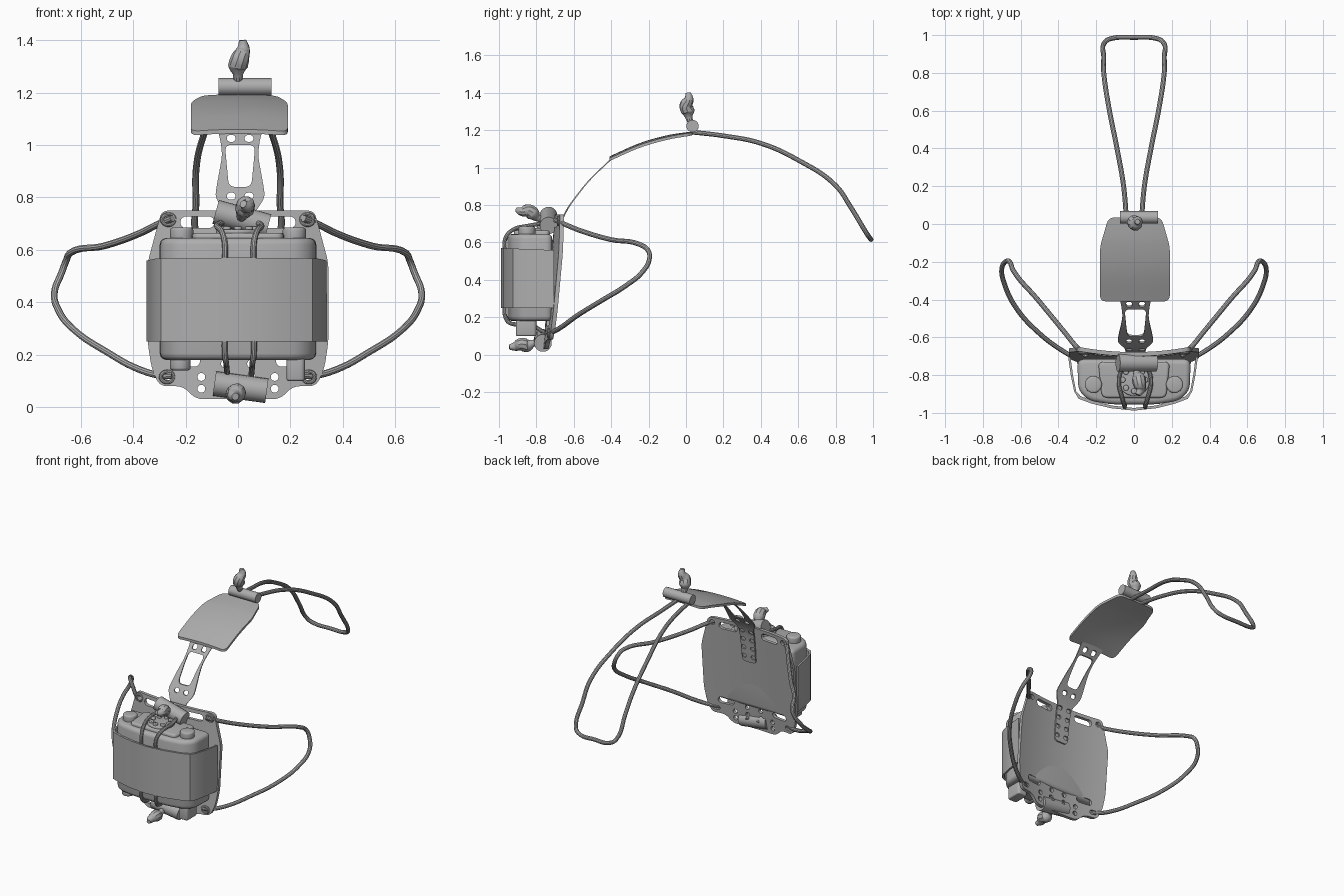
import bpy, bmesh, math
from mathutils import Vector

if "Cube" in bpy.data.objects:
    bpy.data.objects.remove(bpy.data.objects["Cube"])

grey = bpy.data.materials.new("warm_grey")
grey.diffuse_color = (0.42, 0.42, 0.42, 1)
grey.use_nodes = True
grey.node_tree.nodes["Principled BSDF"].inputs["Base Color"].default_value = grey.diffuse_color


def add_mesh(name, bm):
    """Turn a bmesh into a finished grey object with sharp edges kept."""
    bmesh.ops.recalc_face_normals(bm, faces=bm.faces)
    me = bpy.data.meshes.new(name)
    bm.to_mesh(me)
    bm.free()
    me.materials.clear()
    me.materials.append(grey)
    me.shade_smooth()
    me.set_sharp_from_angle(angle=math.radians(35))
    ob = bpy.data.objects.new(name, me)
    bpy.context.collection.objects.link(ob)
    return ob


def curve_bmesh(cu):
    """Evaluate a curve into a bmesh and discard the curve."""
    ob = bpy.data.objects.new("tmp", cu)
    bpy.context.collection.objects.link(ob)
    dg = bpy.context.evaluated_depsgraph_get()
    dg.update()
    me = bpy.data.meshes.new_from_object(ob.evaluated_get(dg))
    bm = bmesh.new()
    bm.from_mesh(me)
    bmesh.ops.remove_doubles(bm, verts=bm.verts, dist=1e-5)
    bpy.data.objects.remove(ob)
    bpy.data.curves.remove(cu)
    bpy.data.meshes.remove(me)
    return bm


def tube(name, pts, r, radii=None, straight=False):
    """Round cord through points, optionally with a varying radius."""
    cu = bpy.data.curves.new(name, 'CURVE')
    cu.dimensions = '3D'
    cu.bevel_depth = r
    cu.bevel_resolution = 8 if straight else 3
    cu.use_fill_caps = True
    cu.resolution_u = 6
    if straight:
        sp = cu.splines.new('POLY')
        sp.points.add(len(pts) - 1)
        for p, co in zip(sp.points, pts):
            p.co = (*co, 1)
    else:
        sp = cu.splines.new('BEZIER')
        sp.bezier_points.add(len(pts) - 1)
        for i, (p, co) in enumerate(zip(sp.bezier_points, pts)):
            p.co = co
            p.handle_left_type = p.handle_right_type = 'AUTO'
            p.radius = radii[i] if radii else 1
    return add_mesh(name, curve_bmesh(cu))


def rounded(pts, r, n=5):
    """Round the corners of a closed 2D outline."""
    out = []
    for i, p in enumerate(pts):
        p, a, b = Vector(p), Vector(pts[i - 1]), Vector(pts[(i + 1) % len(pts)])
        s = p + (a - p).normalized() * min(r, (a - p).length * .45)
        e = p + (b - p).normalized() * min(r, (b - p).length * .45)
        for k in range(n + 1):
            t = k / n
            out.append(s * (1 - t) ** 2 + p * 2 * t * (1 - t) + e * t * t)
    return out


def slot(x, y, w, h):
    """Rounded slot; a square one becomes a round hole."""
    r = min(w, h) / 2
    out = []
    for k in range(20):
        a = (k + .5) * math.tau / 20
        c, s = math.cos(a), math.sin(a)
        out.append((x + c * r + math.copysign(w / 2 - r, c), y + s * r + math.copysign(h / 2 - r, s)))
    return out


def flat_shape(outline, holes, t):
    cu = bpy.data.curves.new("shape", 'CURVE')
    cu.dimensions = '2D'
    cu.fill_mode = 'BOTH'
    cu.extrude = t / 2
    for loop in [outline] + holes:
        sp = cu.splines.new('POLY')
        sp.points.add(len(loop) - 1)
        for p, co in zip(sp.points, loop):
            p.co = (co[0], co[1], 0, 1)
        sp.use_cyclic_u = True
    return curve_bmesh(cu)


def sheet(name, outline, holes, t, bend, step=0.04):
    """Flat plate with holes, sliced into strips and bent by a function."""
    bm = flat_shape(outline, holes, t)
    for axis in (0, 1):
        lo = min(v.co[axis] for v in bm.verts)
        hi = max(v.co[axis] for v in bm.verts)
        no = Vector((axis == 0, axis == 1, 0))
        for k in range(1, int((hi - lo) / step) + 1):
            bmesh.ops.bisect_plane(bm, geom=bm.verts[:] + bm.edges[:] + bm.faces[:],
                                   dist=1e-5, plane_co=no * (lo + k * step), plane_no=no)
    for v in bm.verts:
        v.co = bend(*v.co)
    return add_mesh(name, bm)


def block(name, outline, z0, z1, bevel):
    """Upright prism with softened edges."""
    bm = flat_shape(outline, [], z1 - z0)
    bmesh.ops.translate(bm, verts=bm.verts, vec=(0, 0, (z0 + z1) / 2))
    bmesh.ops.dissolve_limit(bm, angle_limit=.01, verts=bm.verts, edges=bm.edges)
    rim = [e for e in bm.edges if abs(e.verts[0].co.z - e.verts[1].co.z) < 1e-5]
    bmesh.ops.bevel(bm, geom=rim, offset=bevel, segments=3, profile=.5, affect='EDGES')
    return add_mesh(name, bm)


def along(pts, t):
    """Smooth interpolation through (t, value) pairs."""
    i = max(0, min(len(pts) - 2, sum(p[0] <= t for p in pts) - 1))
    slope = lambda j: ((pts[min(j + 1, len(pts) - 1)][1] - pts[max(j - 1, 0)][1])
                       / (pts[min(j + 1, len(pts) - 1)][0] - pts[max(j - 1, 0)][0]))
    (t0, a), (t1, b) = pts[i], pts[i + 1]
    h = t1 - t0
    s = (t - t0) / h
    return (a * (2*s**3 - 3*s*s + 1) + slope(i) * h * (s**3 - 2*s*s + s)
            + b * (3*s*s - 2*s**3) + slope(i + 1) * h * (s**3 - s*s))


# Back plate with slots and lacing holes
plate_y = lambda x, z: -0.69 + (z - .74) * .09 + .32 * x * x
half = [(.16, .03), (.21, .08), (.30, .08), (.33, .15), (.345, .25), (.345, .55), (.305, .70), (.29, .75)]
outline = half + [(-x, z) for x, z in reversed(half)]
holes = []
for s in (-1, 1):
    holes += [slot(s * .155, .705, .13, .045), slot(s * .2, .175, .11, .042),
              slot(s * .265, .715, .034, .034), slot(s * .27, .115, .05, .028)]
    holes += [slot(s * x, z, .03, .03) for x in (.05, .14) for z in (.07, .115)]
    holes.append(slot(s * .05, .165, .03, .03))
sheet("back_plate", rounded(outline, .03), holes, .022,
      lambda x, z, w: (x, plate_y(x, z) + w, z))

# Perforated strap rising from the plate
strap_y = [(.5, -.693), (.70, -.667), (.775, -.636), (.865, -.572), (.936, -.513), (1.045, -.40), (1.08, -.36)]
half = [(.05, .50), (.055, .74), (.095, .80), (.09, .84), (.068, .96), (.075, 1.02), (.09, 1.07)]
outline = [(x + .008, z) for x, z in half] + [(.008 - x, z) for x, z in reversed(half)]
window = rounded([(-.035, .84), (.051, .84), (.066, 1.0), (-.05, 1.0)], .025)
holes = [window] + [slot(.008 + s * .034, z, .034, .026) for s in (-1, 1)
                    for z in (.54, .60, .66, .72, .805, 1.025)]
sheet("strap", rounded(outline, .025), holes, .009,
      lambda x, z, w: (x, along(strap_y, z) + w, z), .02)

# Curved head pad
pad_z = [(-.42, 1.047), (-.25, 1.122), (-.1, 1.165), (.04, 1.186)]
half = [(.185, -.41), (.185, -.12), (.14, .035)]
outline = [(x + .005, y) for x, y in half] + [(.005 - x, y) for x, y in reversed(half)]
sheet("head_pad", rounded(outline, .035), [], .016,
      lambda x, y, w: (x, y, along(pad_z, y) - .25 * x * x + w), .03)

# Rear cord loop
half = [(.04, .03, 1.19), (.055, .2, 1.17), (.09, .4, 1.13), (.13, .6, 1.04), (.16, .80, .905),
        (.16, .88, .79), (.152, .965, .65), (.12, .982, .625)]
tube("rear_cord", [(-x, y, z) for x, y, z in half] + [(0, .988, .618)] + half[::-1], .013)

# Side cord loops with eyelet rings
side = [(.25, -.70, .72), (.30, -.655, .70), (.37, -.57, .665), (.51, -.40, .615), (.64, -.245, .588),
        (.655, -.205, .56), (.672, -.195, .515), (.70, -.235, .44), (.685, -.32, .37), (.62, -.45, .29),
        (.5, -.58, .21), (.38, -.67, .145), (.29, -.72, .12), (.25, -.74, .12)]
for s, label in ((-1, "left"), (1, "right")):
    tube(label + "_side_cord", [(s * x, y, z) for x, y, z in side], .013)
    for x, z, part in ((.265, .715, "_upper_eyelet"), (.27, .115, "_lower_eyelet")):
        y = plate_y(x, z)
        ring = [(s * x + .024 * math.cos(a), y - .012, z + .02 * math.sin(a))
                for a in [k * math.tau / 8 for k in range(9)]]
        tube(label + part, ring, .008)

# Device body, raised centre and wrap-around cover
half = [(.30, -.715), (.295, -.88), (.24, -.935), (.12, -.955)]
outline = half + [(-x, y) for x, y in reversed(half)]
block("device_body", rounded(outline, .04), .18, .645, .025)
block("device_top", rounded([(.19, -.73), (.17, -.92), (-.17, -.92), (-.19, -.73)], .03), .6, .665, .012)
outer = [(.338, -.705), (.325, -.80), (.308, -.885), (.285, -.925), (.22, -.95), (.12, -.975), (0, -.988)]
outer = outer + [(-x * 1.03, y) for x, y in reversed(outer[:-1])]
inner = [(x * .965, y + .014 * (abs(x) < .3)) for x, y in reversed(outer)]
bm = flat_shape(outer + inner, [], .315)
for v in bm.verts:
    v.co.z += .407 - (v.co.y + .85) * .04 * (v.co.z > 0)
add_mesh("wrap_cover", bm)

# Knobs, dial and lower block
for s, label in ((-1, "left"), (1, "right")):
    block(label + "_knob", slot(s * .215, -.85, .09, .09), .63, .685, .01)
block("lower_knob", slot(-.22, -.86, .08, .09), .14, .2, .01)
block("lower_block", rounded([(.185, -.91), (.255, -.91), (.255, -.80), (.185, -.80)], .02), .10, .2, .008)
block("dial", slot(0, -.825, .17, .17), .65, .678, .006)
for k in range(8):
    a = k * math.tau / 8
    block("dial_stud", slot(.06 * math.cos(a), -.825 + .06 * math.sin(a), .03, .03), .67, .69, .005)

# Cords lacing the body to the plate
lace = [(.035, -.72, .72), (.075, -.78, .70), (.085, -.84, .69), (.065, -.93, .665), (.055, -.966, .62),
        (.055, -.968, .55), (.055, -.968, .3), (.055, -.965, .2), (.05, -.94, .168), (.05, -.85, .165),
        (.045, -.76, .12), (.04, -.72, .09)]
for s, label in ((-1, "left"), (1, "right")):
    tube(label + "_lace", [(s * x + .005, y, z) for x, y, z in lace], .011)

# Cord locks: a barrel and a knotted cord end each
locks = {
    "crown": ((-.075, .035, 1.222), (.128, .035, 1.222), .033,
              [(.0, .03, 1.23), (.0, .015, 1.27), (.0, .01, 1.30), (.008, .0, 1.33), (.02, .015, 1.365), (.018, .012, 1.40)]),
    "upper": ((-.085, -.735, .745), (.115, -.735, .69), .047,
              [(.01, -.75, .72), (.015, -.79, .73), (.025, -.82, .755), (.03, -.845, .77), (.035, -.875, .765), (.02, -.905, .775)]),
    "lower": ((-.09, -.765, .09), (.11, -.765, .062), .047,
              [(.0, -.78, .07), (-.005, -.82, .06), (-.01, -.85, .05), (-.005, -.88, .055), (-.015, -.91, .045), (-.01, -.945, .04)]),
}
for label, (a, b, r, knot) in locks.items():
    tube(label + "_lock_barrel", [a, b], r, straight=True)
    tube(label + "_lock_knot", knot, .04, [.35, .5, .95, .9, .65, .35])
